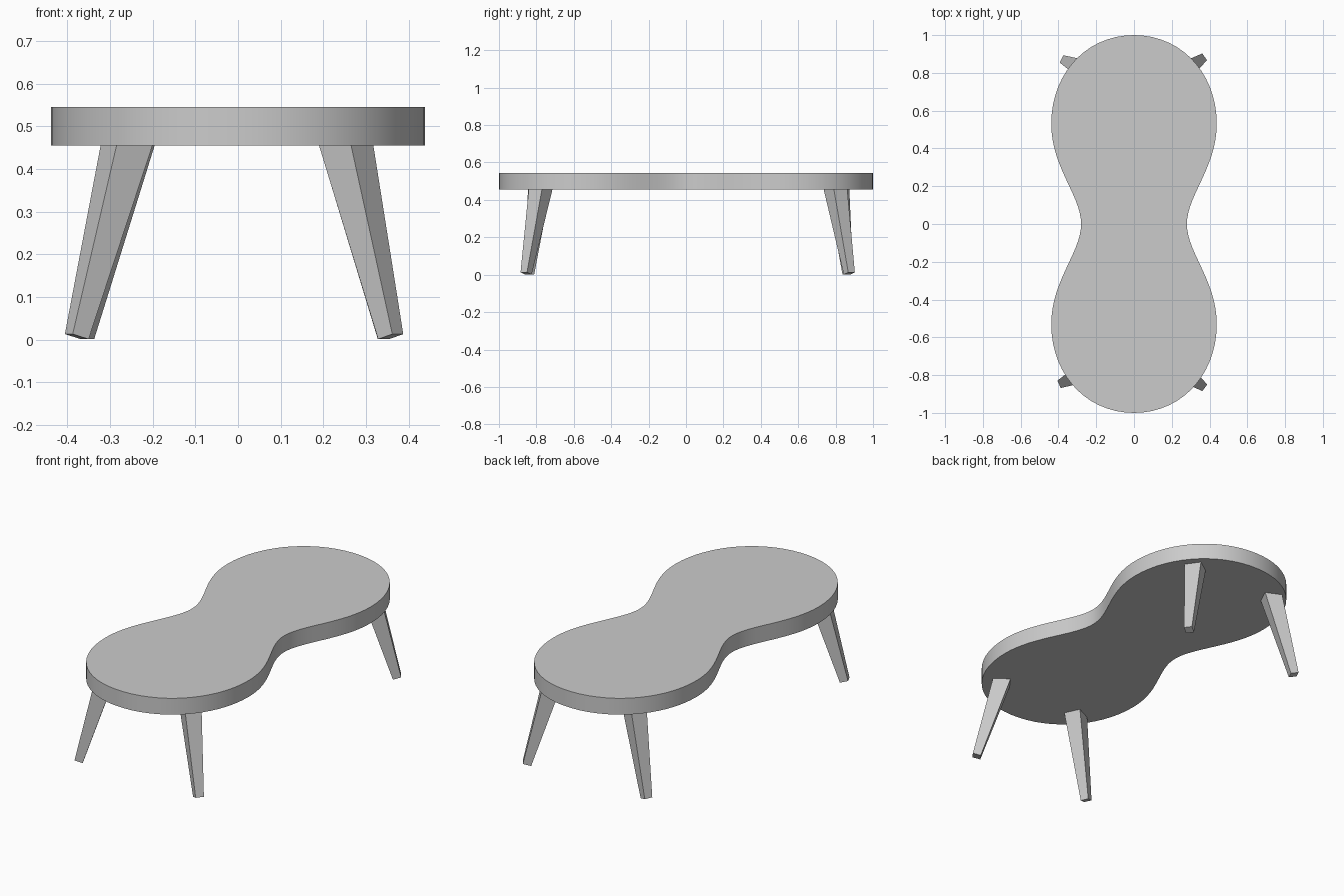
import bpy, bmesh
from mathutils import Vector
from mathutils.geometry import interpolate_bezier

if "Cube" in bpy.data.objects:
    bpy.data.objects.remove(bpy.data.objects["Cube"], do_unlink=True)

grey = bpy.data.materials.new("plain grey")
grey.use_nodes = True
grey.diffuse_color = (0.6, 0.6, 0.6, 1)
grey.node_tree.nodes["Principled BSDF"].inputs["Base Color"].default_value = grey.diffuse_color

TOP, UNDERSIDE = 0.545, 0.455


def make_object(name, bm):
    bmesh.ops.recalc_face_normals(bm, faces=bm.faces[:])
    mesh = bpy.data.meshes.new(name)
    bm.to_mesh(mesh)
    bm.free()
    mesh.materials.append(grey)
    obj = bpy.data.objects.new(name, mesh)
    bpy.context.collection.objects.link(obj)
    return obj


def tabletop():
    # One quarter of the outline, from the back end to the waist
    back, wide, waist = Vector((0, 1)), Vector((0.438, 0.53)), Vector((0.28, 0))
    quarter = interpolate_bezier(back, Vector((0.25, 1)), Vector((0.438, 0.8)), wide, 16)
    quarter += interpolate_bezier(wide, Vector((0.438, 0.3)), Vector((0.28, 0.15)), waist, 16)[1:]
    # Mirror to the front, then to the other side
    half = quarter + [Vector((p.x, -p.y)) for p in reversed(quarter[:-1])]
    outline = half + [Vector((-p.x, p.y)) for p in reversed(half[1:-1])]
    bm = bmesh.new()
    base = bm.faces.new([bm.verts.new((p.x, p.y, UNDERSIDE)) for p in outline])
    raised = bmesh.ops.extrude_face_region(bm, geom=[base], use_keep_orig=True)
    verts = [g for g in raised["geom"] if isinstance(g, bmesh.types.BMVert)]
    bmesh.ops.translate(bm, vec=(0, 0, TOP - UNDERSIDE), verts=verts)
    obj = make_object("tabletop", bm)
    bpy.context.view_layer.objects.active = obj
    obj.select_set(True)
    bpy.ops.object.shade_smooth_by_angle(angle=0.6)
    obj.select_set(False)


def leg(name, foot, head):
    # Tapered square leg whose flat sides follow the direction it splays
    foot, head = Vector((*foot, 0.007)), Vector((*head, UNDERSIDE + 0.02))
    axis = (head - foot).normalized()
    side = axis.cross(Vector((0, 0, 1))).normalized()
    depth = side.cross(axis)
    bm = bmesh.new()
    rings = []
    for centre, size in ((foot, 0.043), (head, 0.091)):
        rings.append([bm.verts.new(centre + (side * a + depth * b) * size / 2)
                      for a, b in ((-1, -1), (1, -1), (1, 1), (-1, 1))])
    low, high = rings
    bm.faces.new(low)
    bm.faces.new(high)
    for i in range(4):
        j = (i + 1) % 4
        bm.faces.new((low[i], low[j], high[j], high[i]))
    make_object(name, bm)


tabletop()
leg("front_right_leg", (-0.378, -0.84), (-0.257, -0.783))
leg("front_left_leg", (0.358, -0.855), (0.25, -0.775))
leg("back_left_leg", (0.357, 0.873), (0.25, 0.797))
leg("back_right_leg", (-0.365, 0.865), (-0.252, 0.812))
